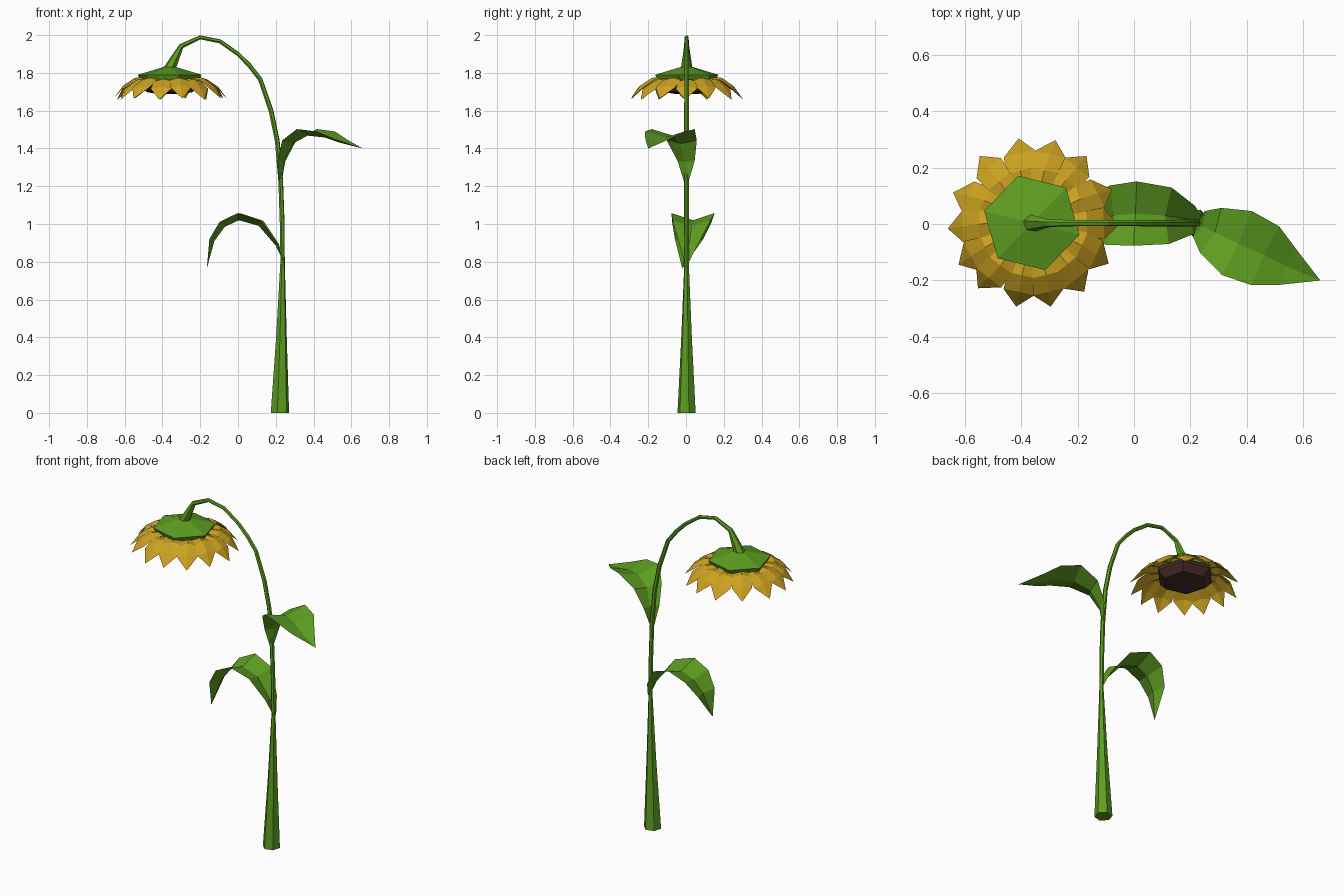
import bpy
import random
from math import sin, cos, pi, radians
from mathutils import Vector

if "Cube" in bpy.data.objects:
    bpy.data.objects.remove(bpy.data.objects["Cube"])

random.seed(4)


def material(name, rgb):
    m = bpy.data.materials.new(name)
    m.diffuse_color = (*rgb, 1)
    m.use_nodes = True
    m.node_tree.nodes["Principled BSDF"].inputs["Base Color"].default_value = m.diffuse_color
    return m


GREEN = material("leaf_green", (0.11, 0.34, 0.015))
YELLOW = material("petal_yellow", (0.60, 0.36, 0.015))
BROWN = material("seed_brown", (0.065, 0.025, 0.02))


def make(name, verts, faces, mat):
    me = bpy.data.meshes.new(name)
    me.from_pydata(verts, [], faces)
    me.materials.append(mat)
    ob = bpy.data.objects.new(name, me)
    bpy.context.collection.objects.link(ob)
    return ob


def loft(name, rings, mat):
    """Skin equal-sized closed rings and cap both ends."""
    n = len(rings[0])
    verts = [v for r in rings for v in r]
    faces = [(i * n + j, i * n + (j + 1) % n, (i + 1) * n + (j + 1) % n, (i + 1) * n + j)
             for i in range(len(rings) - 1) for j in range(n)]
    faces += [tuple(reversed(range(n))), tuple(range(len(verts) - n, len(verts)))]
    return make(name, verts, faces, mat)


def strip(rows):
    """Faces of a creased blade: rows of left / middle / right points."""
    verts = [v for r in rows for v in r]
    faces = [(i * 3 + j, i * 3 + j + 1, i * 3 + j + 4, i * 3 + j + 3)
             for i in range(len(rows) - 2) for j in range(2)]
    k = (len(rows) - 2) * 3
    verts = verts[:k + 3] + [rows[-1][1]]        # single pointed tip
    faces += [(k, k + 1, k + 3), (k + 1, k + 2, k + 3)]
    return verts, faces


# Stem: tapered six-sided tube that arches over to the flower (x, z, radius)
path = [(0.222, 0, 0.05), (0.23, 0.4, 0.029), (0.236, 0.8, 0.012), (0.234, 1.0, 0.013),
        (0.226, 1.23, 0.013), (0.208, 1.44, 0.013), (0.175, 1.60, 0.013),
        (0.118, 1.765, 0.012), (0.06, 1.84, 0.012), (0.0, 1.90, 0.011),
        (-0.095, 1.967, 0.011), (-0.20, 1.988, 0.011), (-0.30, 1.942, 0.014),
        (-0.365, 1.815, 0.033)]
pts = [Vector((x, 0.003, z)) for x, z, r in path]
rings = []
for i, p in enumerate(pts):
    t = (pts[min(i + 1, len(pts) - 1)] - pts[max(i - 1, 0)]).normalized()
    if i == 0:
        t = Vector((0, 0, 1))
    b = Vector((0, 1, 0))
    a = b.cross(t)
    rings.append([p + path[i][2] * (a * cos(k * pi / 3 + 0.25) + b * sin(k * pi / 3 + 0.25))
                  for k in range(6)])
loft("stem", rings, GREEN)

# Flower head: hexagonal calyx above, domed seed disc below
CX, CY = -0.362, 0.004


def hexagon(r, z):
    return [(CX + r * cos(radians(46 + 60 * k)), CY + r * sin(radians(46 + 60 * k)), z)
            for k in range(6)]


loft("calyx", [hexagon(0.16, 1.762), hexagon(0.174, 1.79), hexagon(0.03, 1.832)], GREEN)
loft("seed_disc", [hexagon(0.06, 1.688), hexagon(0.125, 1.698), hexagon(0.165, 1.74),
                   hexagon(0.155, 1.764)], BROWN)

# Petals: one drooping ring of creased blades (radius, z, half width)
profile = [(0.10, 1.772, 0.025), (0.19, 1.768, 0.05), (0.25, 1.728, 0.056), (0.303, 1.658, 0)]
verts, faces = [], []
count = 14
for i in range(count):
    ang = radians(1) + i * 2 * pi / count
    skew = random.uniform(-0.03, 0.03)
    dz = 0.006 * (i % 2)
    rows = []
    for r, z, w in profile:
        d = Vector((cos(ang), sin(ang), 0))
        s = Vector((-sin(ang), cos(ang), 0))
        c = Vector((CX + 0.005, CY, z + dz)) + d * r + s * skew * max(0, r - 0.2) * 8
        rows.append([c - s * w - Vector((0, 0, 0.012)), c, c + s * w - Vector((0, 0, 0.012))])
    v, f = strip(rows)
    faces += [tuple(q + len(verts) for q in face) for face in f]
    verts += v
make("petals", verts, faces, YELLOW)


# Leaves: V-folded blades along a curved midrib (x, y, z, half width)
def leaf(name, ribs, side, fold):
    side = Vector(side).normalized()
    p = [Vector(r[:3]) for r in ribs]
    rows = []
    for i, r in enumerate(ribs):
        t = (p[min(i + 1, len(p) - 1)] - p[max(i - 1, 0)]).normalized()
        up = t.cross(side).normalized()
        if up.z < 0:
            up = -up
        w = r[3]
        rows.append([p[i] - side * w + up * w * fold, p[i], p[i] + side * w + up * w * fold])
    v, f = strip(rows)
    make(name, v, f, GREEN)


leaf("lower_leaf", [(0.24, 0.005, 0.80, 0.012), (0.20, 0.015, 0.885, 0.05),
                    (0.11, 0.03, 0.99, 0.10), (0.005, 0.037, 1.02, 0.114),
                    (-0.07, 0.03, 0.985, 0.105), (-0.125, 0.015, 0.91, 0.075),
                    (-0.165, -0.02, 0.765, 0)], (0.05, 1, 0), 0.33)
leaf("upper_leaf", [(0.228, 0, 1.22, 0.012), (0.242, -0.005, 1.33, 0.05),
                    (0.287, -0.03, 1.425, 0.088), (0.37, -0.07, 1.468, 0.125),
                    (0.46, -0.11, 1.458, 0.115), (0.54, -0.15, 1.43, 0.07),
                    (0.66, -0.20, 1.40, 0)], (0.42, 0.9, 0), 0.28)
